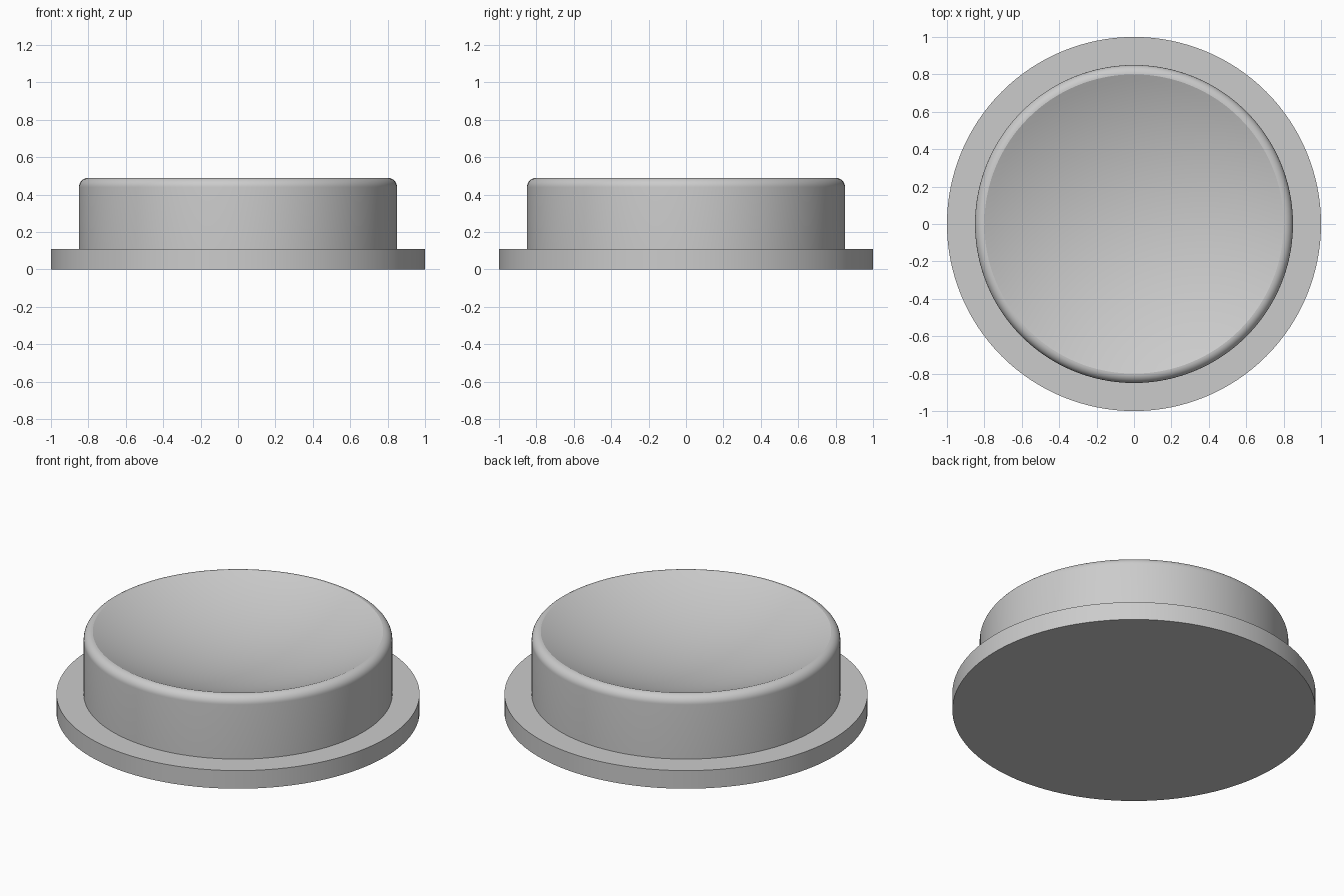
import bpy, bmesh, math

cube = bpy.data.objects.get("Cube")
if cube:
    bpy.data.objects.remove(cube, do_unlink=True)

SEGMENTS = 128
BASE_TOP, TOP = 0.11, 0.49
CAP_R, FILLET = 0.85, 0.05
DISH_R, DISH_DEPTH = CAP_R - FILLET, 0.17

grey = bpy.data.materials.new("light_grey")
grey.use_nodes = True
colour = (0.6, 0.6, 0.6, 1)
grey.diffuse_color = colour
grey.node_tree.nodes["Principled BSDF"].inputs["Base Color"].default_value = colour


def lathe(name, profile):
    """Spin an (r, z) profile, listed from bottom to top, around z."""
    bm = bmesh.new()
    verts = [bm.verts.new((r, 0, z)) for r, z in profile]
    edges = [bm.edges.new(pair) for pair in zip(verts, verts[1:])]
    bmesh.ops.spin(bm, geom=verts + edges, cent=(0, 0, 0), axis=(0, 0, 1),
                   angle=math.tau, steps=SEGMENTS, use_merge=True)
    bmesh.ops.remove_doubles(bm, verts=bm.verts, dist=1e-5)
    bmesh.ops.recalc_face_normals(bm, faces=bm.faces)
    mesh = bpy.data.meshes.new(name)
    bm.to_mesh(mesh)
    bm.free()
    mesh.materials.append(grey)
    obj = bpy.data.objects.new(name, mesh)
    bpy.context.collection.objects.link(obj)
    bpy.ops.object.select_all(action='DESELECT')
    obj.select_set(True)
    bpy.context.view_layer.objects.active = obj
    bpy.ops.object.shade_smooth_by_angle(angle=math.radians(18))
    return obj


# Wide flat flange
lathe("base_flange", [(0, 0), (1, 0), (1, BASE_TOP), (0, BASE_TOP)])

# Raised cap: straight wall, rounded rim, spherical dish
wall = [(0, BASE_TOP), (CAP_R, BASE_TOP)]
rim = [(DISH_R + FILLET * math.cos(a), TOP - FILLET + FILLET * math.sin(a))
       for a in (math.pi / 2 * i / 10 for i in range(11))]
sphere_r = (DISH_R ** 2 + DISH_DEPTH ** 2) / (2 * DISH_DEPTH)
half_angle = math.asin(DISH_R / sphere_r)
centre_z = TOP - DISH_DEPTH + sphere_r
dish = [(sphere_r * math.sin(a), centre_z - sphere_r * math.cos(a))
        for a in (half_angle * (1 - i / 20) for i in range(1, 21))]
lathe("dished_cap", wall + rim + dish)
